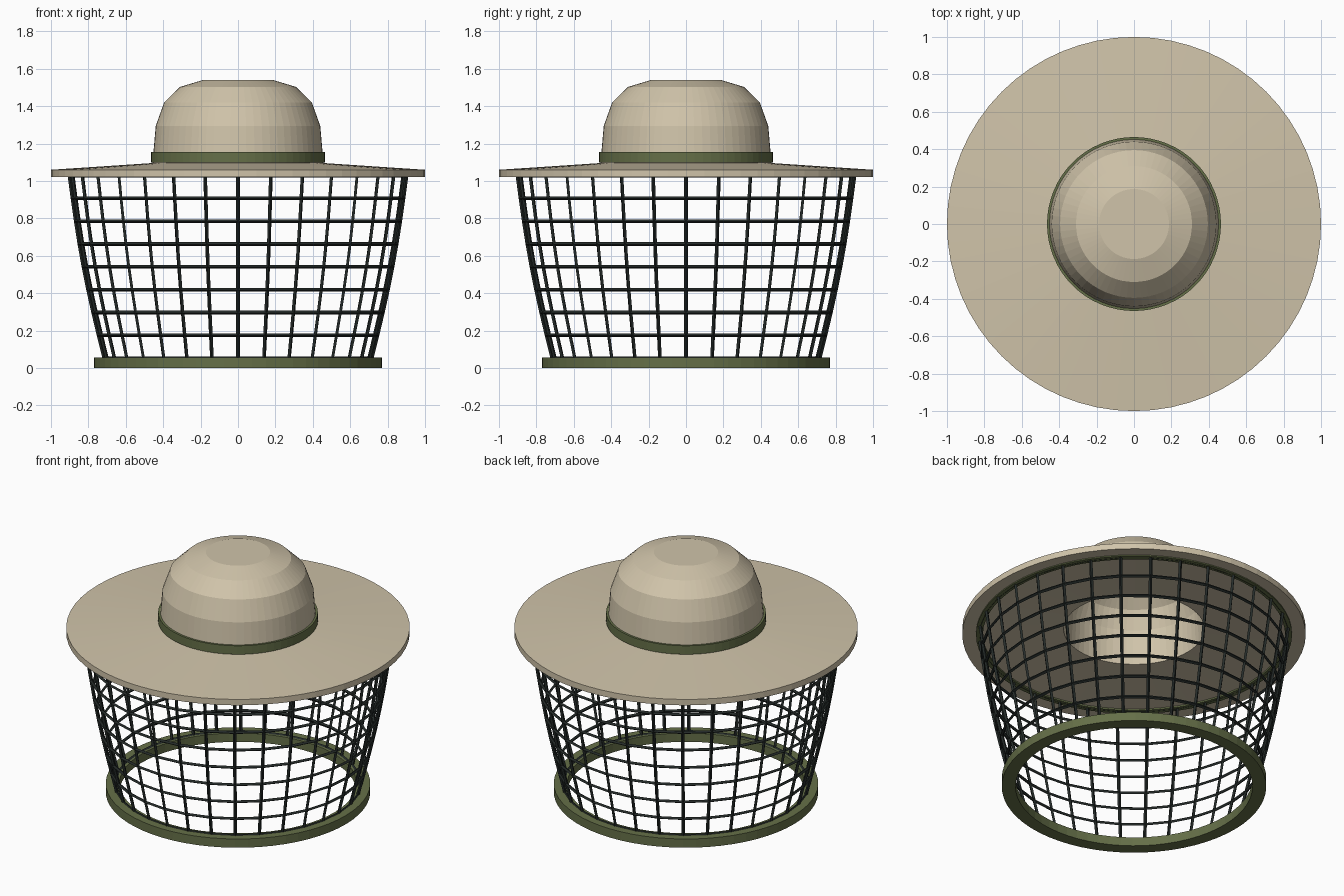
import bpy, bmesh
from math import sin, cos, pi, tau

if "Cube" in bpy.data.objects:
    bpy.data.objects.remove(bpy.data.objects["Cube"])


def material(name, color):
    m = bpy.data.materials.new(name)
    m.diffuse_color = (*color, 1)
    m.use_nodes = True
    m.node_tree.nodes["Principled BSDF"].inputs["Base Color"].default_value = m.diffuse_color
    return m


TAN = material("tan_cloth", (0.63, 0.55, 0.40))
OLIVE = material("olive_band", (0.13, 0.16, 0.065))
DARK = material("dark_mesh", (0.018, 0.024, 0.022))


def lathe(name, profile, mat, segs=64, closed=True):
    """Revolve (radius, z) points round the z axis; radius 0 makes a pole."""
    bm = bmesh.new()
    rings = []
    for r, z in profile:
        if r == 0:
            rings.append([bm.verts.new((0, 0, z))] * segs)
        else:
            rings.append([bm.verts.new((r * cos(tau * i / segs), r * sin(tau * i / segs), z))
                          for i in range(segs)])
    pairs = list(zip(rings, rings[1:]))
    if closed:
        pairs.append((rings[-1], rings[0]))
    for a, b in pairs:
        for i in range(segs):
            j = (i + 1) % segs
            corners = list(dict.fromkeys((a[i], a[j], b[j], b[i])))
            if len(corners) > 2:
                bm.faces.new(corners)
    bmesh.ops.recalc_face_normals(bm, faces=bm.faces)
    me = bpy.data.meshes.new(name)
    bm.to_mesh(me)
    bm.free()
    me.materials.append(mat)
    ob = bpy.data.objects.new(name, me)
    bpy.context.collection.objects.link(ob)
    return ob


def band(name, r_in, r_out, z0, z1, mat):
    return lathe(name, [(r_in, z0), (r_out, z0), (r_out, z1), (r_in, z1)], mat)


# Hat: hollow crown and gently sloping brim in one shell
lathe("hat", [
    (0, 1.54), (0.187, 1.54), (0.31, 1.503), (0.395, 1.42), (0.44, 1.294), (0.457, 1.096),
    (1.0, 1.06), (1.0, 1.022),
    (0.41, 1.058), (0.40, 1.28), (0.36, 1.395), (0.285, 1.468), (0.18, 1.50), (0, 1.50),
], TAN, closed=False)

# Bands round the crown, under the brim and at the neck
band("crown_band", 0.445, 0.465, 1.10, 1.155, OLIVE)
band("veil_top_band", 0.88, 0.92, 1.02, 1.04, OLIVE)
band("neck_band", 0.69, 0.77, 0.0, 0.056, OLIVE)

# Veil: bulging open grid turned into wires
levels = 8
profile = []
for i in range(levels + 1):
    t = i / levels
    profile.append((0.715 + 0.186 * t + 0.018 * sin(pi * t), 0.053 + 0.122 * i))
veil = lathe("veil_mesh", profile, DARK, segs=32, closed=False)
wire = veil.modifiers.new("wires", "WIREFRAME")
wire.thickness = 0.02
wire.use_boundary = True
wire.use_even_offset = True
